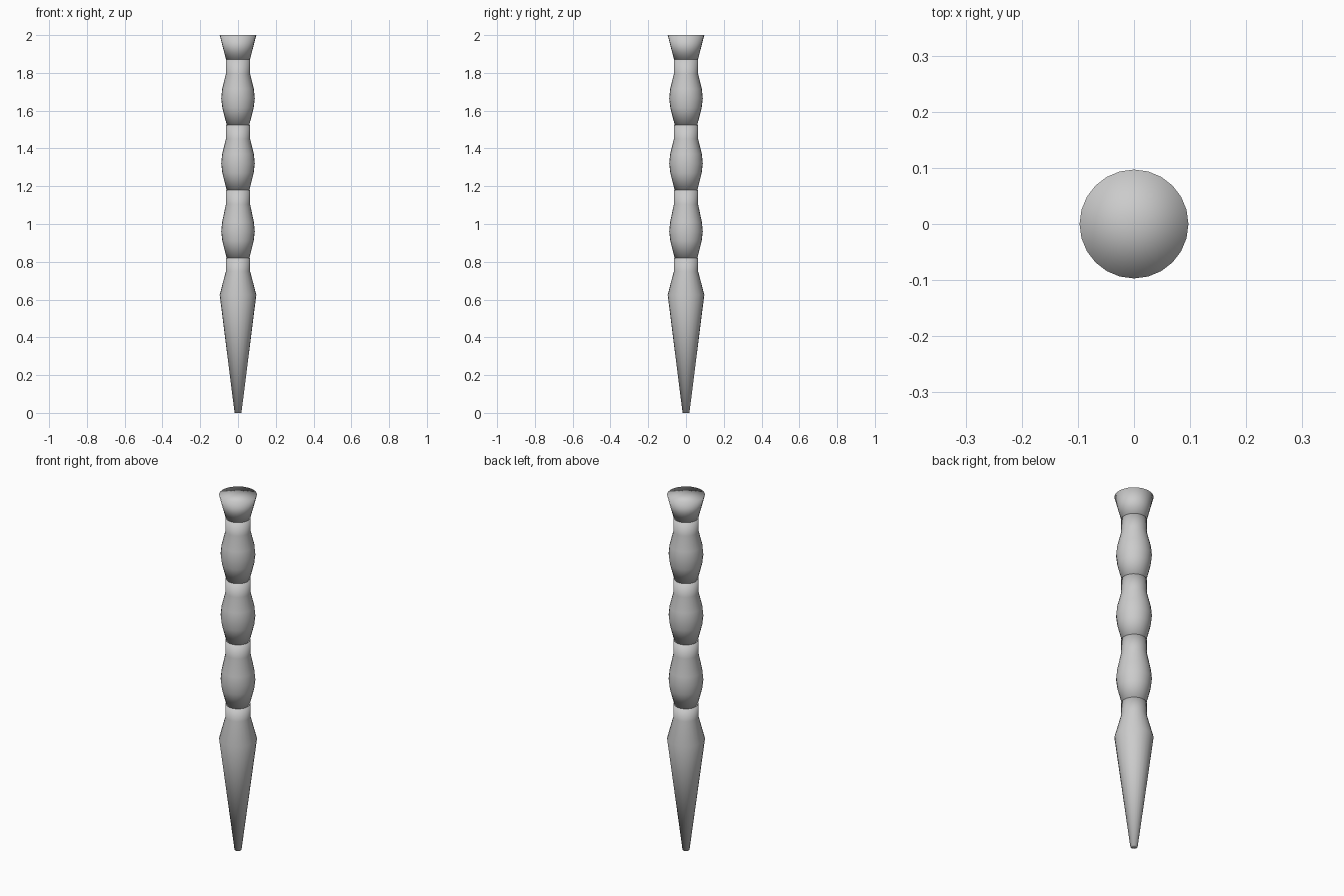
import bpy, bmesh, math

if "Cube" in bpy.data.objects:
    bpy.data.objects.remove(bpy.data.objects["Cube"])

SIDES = 24
grey = bpy.data.materials.new("plain_grey")
grey.diffuse_color = (0.6, 0.6, 0.6, 1)
grey.use_nodes = True
grey.node_tree.nodes["Principled BSDF"].inputs["Base Color"].default_value = grey.diffuse_color


def turned(name, profile):
    """Closed, fully smooth turned part from (radius, z) pairs."""
    bm = bmesh.new()
    rings = []
    for r, z in profile:
        rings.append([bm.verts.new((r * math.cos(2 * math.pi * i / SIDES),
                                    r * math.sin(2 * math.pi * i / SIDES), z))
                      for i in range(SIDES)])
    for a, b in zip(rings, rings[1:]):
        for i in range(SIDES):
            j = (i + 1) % SIDES
            bm.faces.new((a[i], a[j], b[j], b[i]))
    # caps fan out from a centre point
    low = bm.verts.new((0, 0, profile[0][1]))
    top = bm.verts.new((0, 0, profile[-1][1]))
    for i in range(SIDES):
        j = (i + 1) % SIDES
        bm.faces.new((low, rings[0][j], rings[0][i]))
        bm.faces.new((top, rings[-1][i], rings[-1][j]))
    for f in bm.faces:
        f.smooth = True
    me = bpy.data.meshes.new(name)
    bm.to_mesh(me)
    bm.free()
    me.materials.append(grey)
    ob = bpy.data.objects.new(name, me)
    bpy.context.collection.objects.link(ob)
    return ob


# tapered foot with its collar
turned("tapered_foot", [(0.018, 0), (0.097, 0.625), (0.064, 0.75), (0.064, 0.82)])

# three beads, each ending in a collar
levels = [0.82, 1.18, 1.525, 1.87]
for n, (z0, z1) in enumerate(zip(levels, levels[1:])):
    turned(f"bead_{n + 1}", [(0.06, z0), (0.083, z0 + 0.09), (0.089, z0 + 0.14),
                             (0.084, z0 + 0.19), (0.064, z1 - 0.075), (0.064, z1)])

# flared head
turned("flared_head", [(0.063, 1.87), (0.097, 2.0)])
